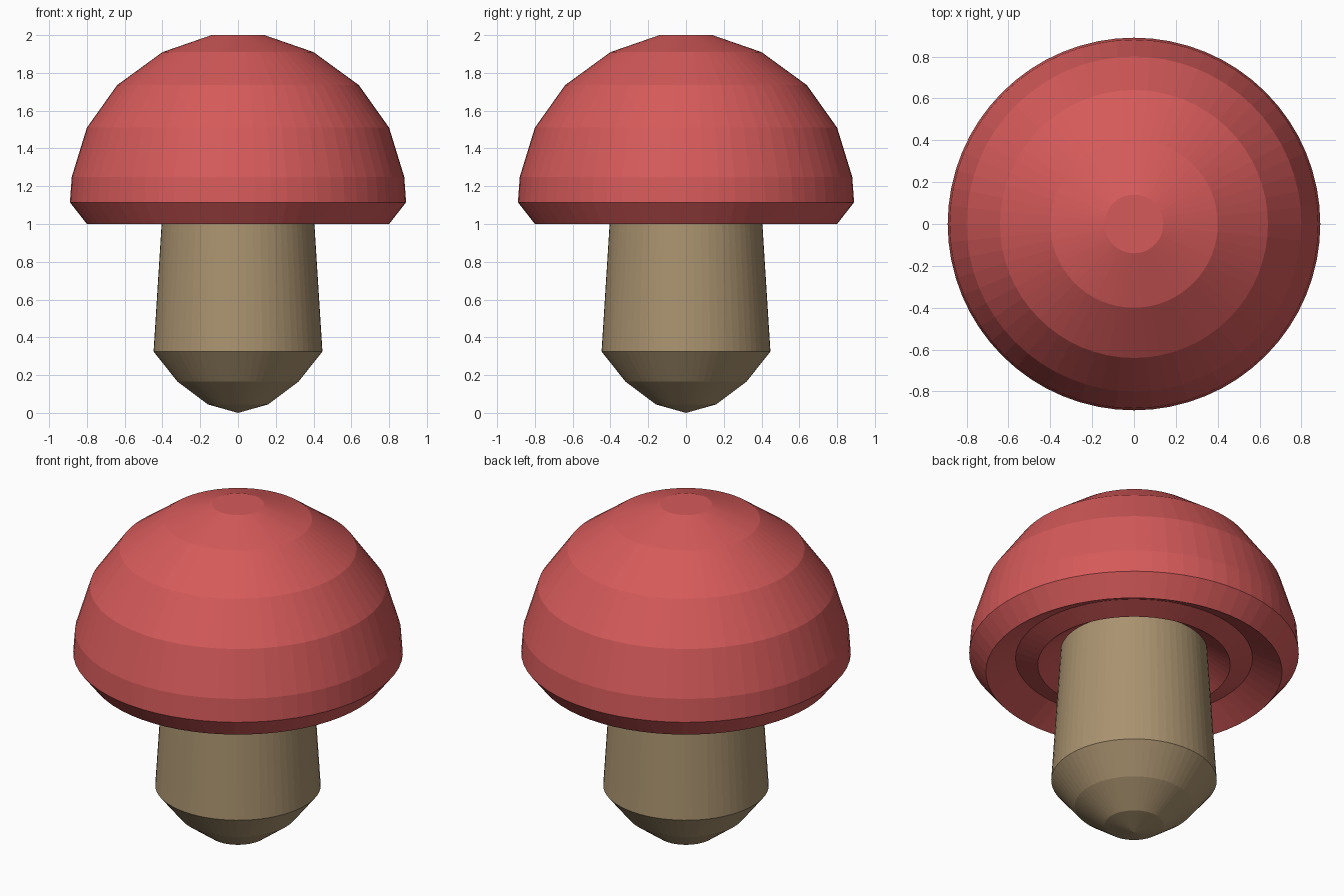
import bpy, bmesh, math

if "Cube" in bpy.data.objects:
    bpy.data.objects.remove(bpy.data.objects["Cube"])

SEGMENTS = 64


def material(name, rgb):
    m = bpy.data.materials.new(name)
    m.diffuse_color = (*rgb, 1.0)
    m.use_nodes = True
    m.node_tree.nodes["Principled BSDF"].inputs["Base Color"].default_value = m.diffuse_color
    return m


def lathe(name, profile, mat):
    """Spin a closed (radius, height) profile, both ends on the axis, around z."""
    bm = bmesh.new()
    verts = [bm.verts.new((r, 0, z)) for r, z in profile]
    edges = [bm.edges.new(pair) for pair in zip(verts, verts[1:])]
    bmesh.ops.spin(bm, geom=verts + edges, cent=(0, 0, 0), axis=(0, 0, 1),
                   angle=math.tau, steps=SEGMENTS, use_merge=True)
    bmesh.ops.remove_doubles(bm, verts=bm.verts, dist=0.0005)
    bmesh.ops.recalc_face_normals(bm, faces=bm.faces)
    mesh = bpy.data.meshes.new(name)
    bm.to_mesh(mesh)
    bm.free()
    mesh.materials.append(mat)
    obj = bpy.data.objects.new(name, mesh)
    bpy.context.collection.objects.link(obj)
    return obj


red = material("cap red", (0.67, 0.102, 0.102))
tan = material("stem tan", (0.40, 0.29, 0.16))

# Cap: faceted dome, bevelled rim, then ridged underside running into the stem
lathe("cap", [
    (0, 2.0), (0.14, 2.0), (0.40, 1.91), (0.64, 1.735), (0.80, 1.51),
    (0.88, 1.25), (0.89, 1.115), (0.80, 1.0),
    (0.64, 1.085), (0.52, 1.045), (0.38, 1.14), (0, 1.14),
], red)

# Stem: tapered column with a rounded, pointed base
lathe("stem", [
    (0, 0), (0.16, 0.045), (0.32, 0.165), (0.447, 0.325),
    (0.395, 1.15), (0, 1.15),
], tan)
